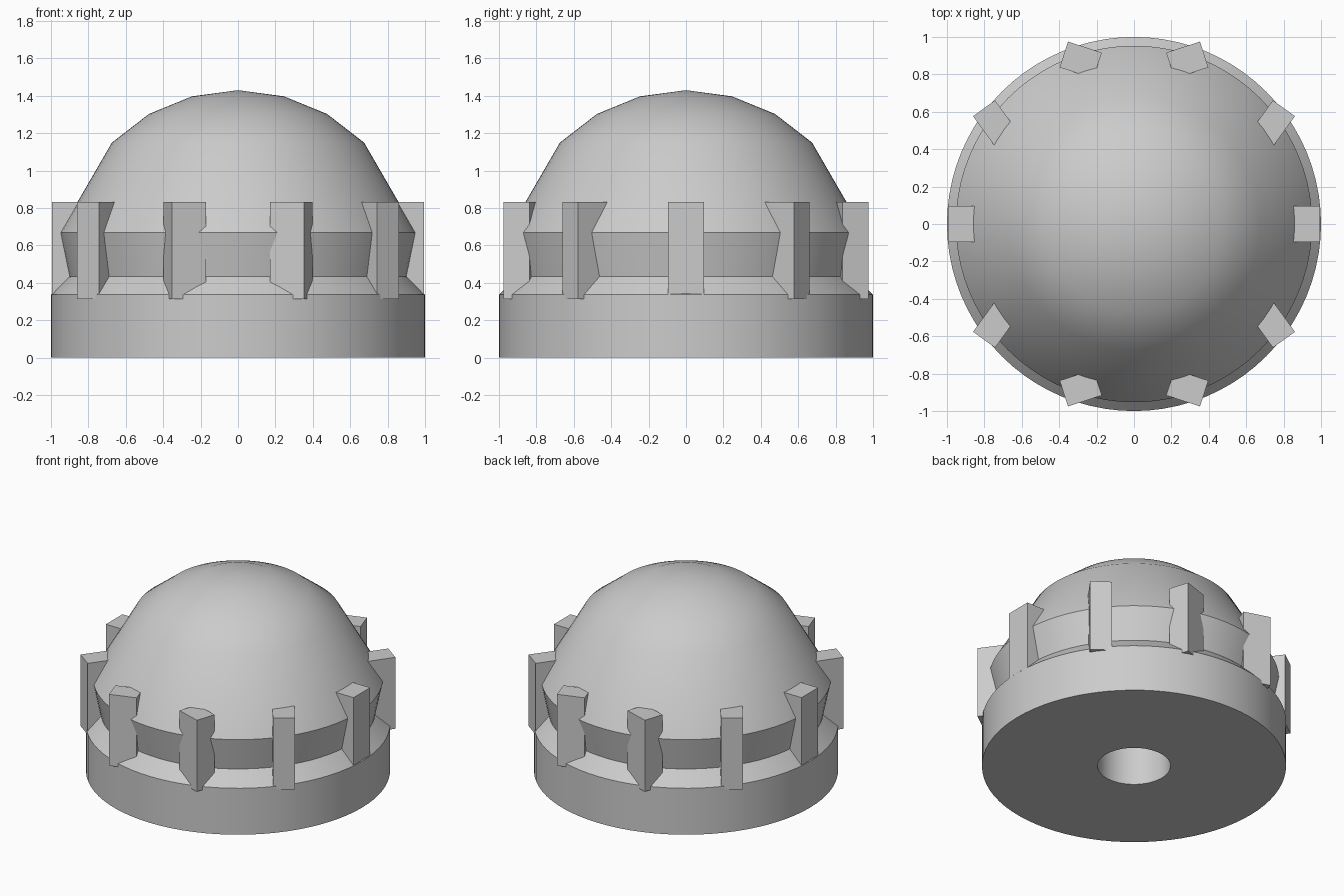
import bpy, bmesh, math
from mathutils import Matrix, Vector

cube = bpy.data.objects.get("Cube")
if cube:
    bpy.data.objects.remove(cube, do_unlink=True)

grey = bpy.data.materials.new("light_grey")
grey.use_nodes = True
colour = (0.6, 0.6, 0.6, 1)
grey.diffuse_color = colour
grey.node_tree.nodes["Principled BSDF"].inputs["Base Color"].default_value = colour


def add_object(name, bm):
    bmesh.ops.recalc_face_normals(bm, faces=bm.faces[:])
    mesh = bpy.data.meshes.new(name)
    bm.to_mesh(mesh)
    bm.free()
    mesh.materials.append(grey)
    obj = bpy.data.objects.new(name, mesh)
    bpy.context.collection.objects.link(obj)
    return obj


# Domed body: one lathed profile, from the bore ceiling out and up to the apex
SEGMENTS = 80
profile = [(0, 0.67), (0.24, 0.67), (0.24, 0), (1, 0), (1, 0.337), (0.905, 0.433),
           (0.953, 0.668), (0.674, 1.15), (0.476, 1.303), (0.246, 1.397), (0, 1.43)]
bm = bmesh.new()
points = [bm.verts.new((r, 0, z)) for r, z in profile]
edges = [bm.edges.new(pair) for pair in zip(points, points[1:])]
bmesh.ops.spin(bm, geom=points + edges, cent=(0, 0, 0), axis=(0, 0, 1),
               angle=math.tau, steps=SEGMENTS)
bmesh.ops.remove_doubles(bm, verts=bm.verts[:], dist=0.0005)
body = add_object("domed_body", bm)
bpy.context.view_layer.objects.active = body
body.select_set(True)
bpy.ops.object.shade_smooth_by_angle(angle=math.radians(30))

# Ring of upright posts, each turned opposite to its place around the ring
POSTS = 10
size = Vector((0.145, 0.19, 0.518))
for i in range(POSTS):
    angle = math.tau * i / POSTS
    place = Matrix.Translation((0.922 * math.cos(angle), 0.922 * math.sin(angle), 0.572))
    turn = Matrix.Rotation(-angle, 4, "Z")
    bm = bmesh.new()
    bmesh.ops.create_cube(bm, size=1, matrix=place @ turn @ Matrix.Diagonal(size.to_4d()))
    add_object(f"post_{i + 1}", bm)
